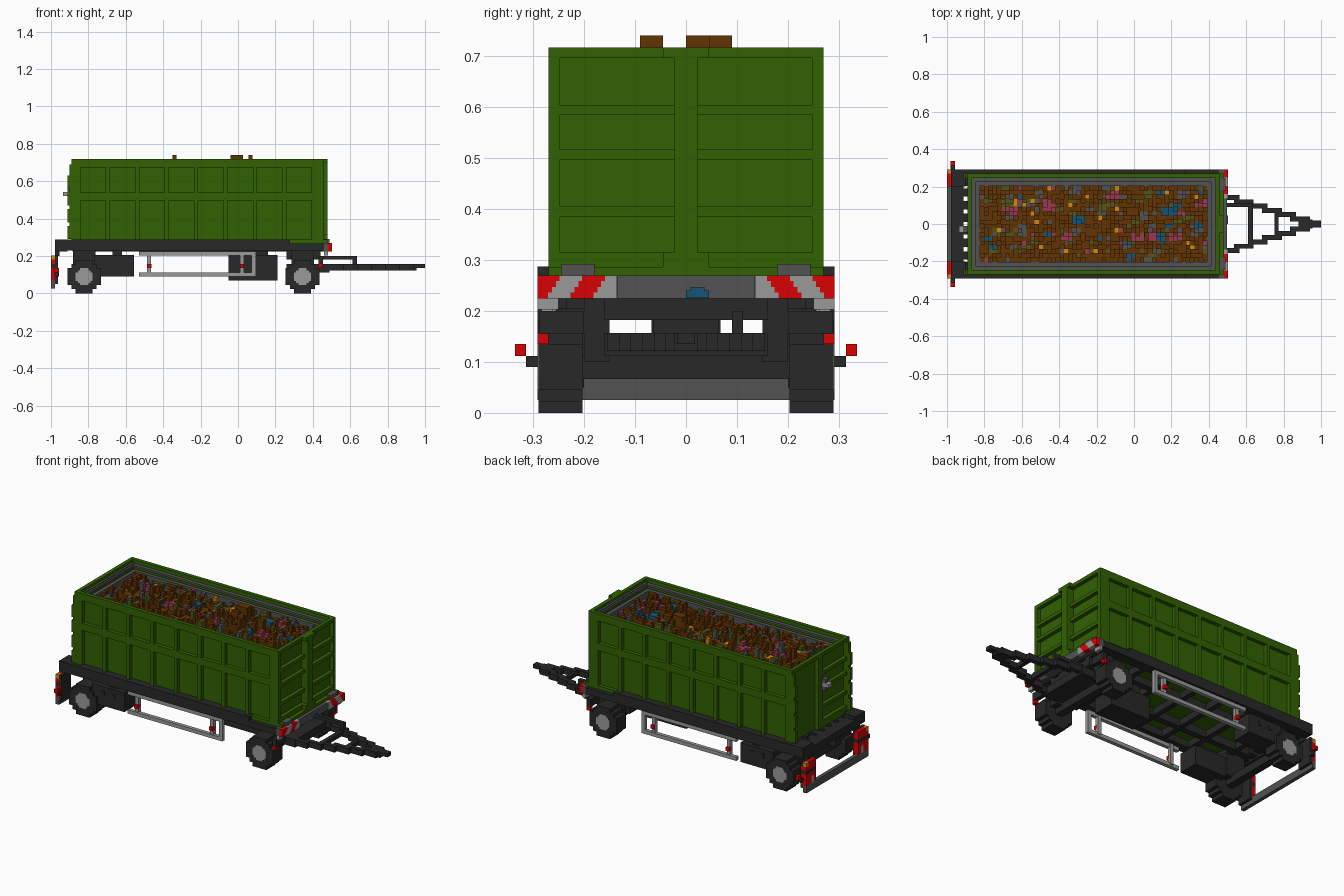
import bpy, bmesh, math, random
from mathutils import Matrix, Vector

random.seed(7)
cube = bpy.data.objects.get("Cube")
if cube:
    bpy.data.objects.remove(cube)

V = 2 / 89  # edge length of one block
W = 13 * V  # half width of the chassis


def lin(c):
    c /= 255
    return c / 12.92 if c < 0.04045 else ((c + 0.055) / 1.055) ** 2.4


def material(name, r, g, b):
    m = bpy.data.materials.new(name)
    col = (lin(r), lin(g), lin(b), 1)
    m.diffuse_color = col
    m.use_nodes = True
    m.node_tree.nodes["Principled BSDF"].inputs["Base Color"].default_value = col
    return m


GREEN = material("green paint", 50, 97, 2)
BLACK = material("black", 40, 40, 40)
GREY = material("dark grey", 82, 82, 82)
LIGHT = material("light grey", 154, 154, 154)
RED = material("red", 218, 2, 4)
BROWN = material("brown", 97, 51, 4)
PINK = material("pink", 152, 56, 84)
BLUE = material("blue", 22, 84, 118)
OLIVE = material("olive", 82, 84, 28)
AMBER = material("amber", 212, 138, 8)


def add_box(bm, b, index=0):
    x0, x1, y0, y1, z0, z1 = b
    mat = Matrix.Translation(((x0 + x1) / 2, (y0 + y1) / 2, (z0 + z1) / 2)) @ \
        Matrix.Diagonal((x1 - x0, y1 - y0, z1 - z0, 1))
    verts = bmesh.ops.create_cube(bm, size=1, matrix=mat)["verts"]
    for f in {f for v in verts for f in v.link_faces}:
        f.material_index = index


def part(name, boxes, mats, mirror=False):
    """One object from boxes (x0, x1, y0, y1, z0, z1[, material index])."""
    bm = bmesh.new()
    for b in boxes:
        i = b[6] if len(b) > 6 else 0
        add_box(bm, b[:6], i)
        if mirror:
            add_box(bm, (b[0], b[1], -b[3], -b[2], b[4], b[5]), i)
    me = bpy.data.meshes.new(name)
    bm.to_mesh(me)
    bm.free()
    for m in (mats if isinstance(mats, list) else [mats]):
        me.materials.append(m)
    ob = bpy.data.objects.new(name, me)
    bpy.context.collection.objects.link(ob)
    return ob


# Container shell
XR, XF, Y = -0.89, 0.457, 12 * V
part("container_floor", [(XR + V, XF - V, -Y + V, Y - V, 0.27, 0.30)], GREEN)
part("container_side_walls", [(XR + V, XF - V, 0.235, Y - V, 0.27, 0.685)], GREEN, True)
part("container_end_walls", [(XR + V, XR + V + 0.012, -Y + V, Y - V, 0.27, 0.70),
                             (XF - V - 0.012, XF - V, -Y + V, Y - V, 0.27, 0.70)], GREEN)
part("container_rim", [(XR, XF, -Y, -Y + V, 0.674, 0.718), (XR, XF, Y - V, Y, 0.674, 0.718),
                       (XR, XR + V, -Y + V, Y - V, 0.697, 0.718),
                       (XF - V, XF, -Y + V, Y - V, 0.697, 0.718)], GREEN)

# Side ribs and rails
pitch = 7 * V
ribs = [(XR, -0.842, Y - V, Y, 0.27, 0.68), (0.393, XF, Y - V, Y, 0.27, 0.68)]
ribs += [(-0.842 + i * pitch - V, -0.842 + i * pitch, Y - V, Y, 0.27, 0.68) for i in range(1, 8)]
ribs += [(XR, XF, Y - V, Y, 0.497, 0.54)]
part("side_ribs", ribs, GREEN, True)

# Front and rear ribs
rows = [(0.27, 0.315), (0.385, 0.405), (0.497, 0.517), (0.585, 0.605)]
for name, a, b, y1 in (("front_ribs", XF - V, XF, Y - V), ("rear_ribs", XR, XR + V, 0)):
    end = [(a, b, -Y + V, y1, z0, z1) for z0, z1 in rows]
    end += [(a, b, -V, V, 0.27, 0.70), (a, b, -Y, -Y + V, 0.27, 0.70), (a, b, Y - V, Y, 0.27, 0.70)]
    part(name, end, GREEN)
part("front_post", [(XF, XF + V, -V, V, 0.27, 0.70), (XF, XF + V, -2 * V, 2 * V, 0.697, 0.718),
                    (XF, XF + V, -2 * V, 2 * V, 0.27, 0.315),
                    (0.277, XF + V, -Y, Y, 0.265, 0.287)], GREEN)
part("rear_hinges", [(XR - V, XR, Y - V, Y, 0.29 + i * 0.09, 0.36 + i * 0.09) for i in range(4)]
     + [(XR - V / 2, XR, Y - V, Y, 0.29, 0.69)], GREEN, True)
part("door_latch", [(XR - 2 * V, XR, -2 * V, -V / 2, 0.52, 0.542, 1), (XR - V, XR, -2 * V, -V / 2, 0.497, 0.565)],
     [GREY, LIGHT])

# Stepped grey lining
lining = []
for k, top in ((0, 0.697), (1, 0.675)):
    o, p = V * (k + 1), V * (k + 2)
    e = o + (0.012 if k == 0 else 0)
    lo = 0.685 if k == 0 else 0.30
    lining += [(XR + e, XF - e, s * (Y - (o + p) / 2) - V / 2, s * (Y - (o + p) / 2) + V / 2, lo, top)
               for s in (-1, 1)]
    lining += [(XR + e, XR + p, -Y + p, Y - p, lo, top), (XF - p, XF - e, -Y + p, Y - p, lo, top)]
lining += [(XR + V, XR + V + 0.012, -Y + V, Y - V, 0.70, 0.702),
           (XF - V - 0.012, XF - V, -Y + V, Y - V, 0.70, 0.702)]
part("container_lining", lining, GREY)

# Heap of rubbish: blocks on a grid with coloured patches (x, y, width, depth)
NX, NY = 54, 18
patches = {1: [(-0.49, 0.06, 3, 3), (-0.15, 0.13, 3, 2), (-0.02, -0.09, 6, 2), (0.18, -0.08, 3, 2),
               (0.32, 0.10, 3, 2), (-0.40, -0.10, 3, 2), (-0.66, 0.05, 2, 2)],
           2: [(0.14, 0.05, 4, 2), (-0.33, 0.01, 3, 2), (0.13, -0.11, 2, 3), (0.32, -0.02, 2, 2),
               (-0.80, -0.08, 2, 1), (0.20, 0.10, 2, 1)],
           3: [(-0.70, 0.10, 3, 2), (-0.20, 0.07, 3, 2), (0.05, 0.14, 2, 2), (-0.55, -0.12, 2, 2)],
           4: [(-0.38, 0.15, 4, 2), (-0.62, -0.06, 2, 3), (0.24, 0.14, 2, 2), (0.02, 0.02, 2, 2)]}
paint = {}
for colour, n in ((3, 45), (4, 45), (1, 14), (2, 14), (5, 26)):
    for _ in range(n):
        cx, cy = random.randrange(NX), random.randrange(NY)
        for i in range(1 if colour == 5 else random.randint(1, 2)):
            paint[cx + i, cy] = colour
for colour, areas in patches.items():
    for x, y, w, d in areas:
        cx, cy = round((x + 0.823) / V), round(y / V) + NY // 2
        paint.update({(cx + i, cy + j): colour for i in range(w) for j in range(d)
                      if random.random() < 0.85})
heap = []
for i in range(NX):
    for j in range(NY):
        edge = min(i, j, NX - 1 - i, NY - 1 - j)
        h = 0.629 + V * (min(edge, 4) // 2 + random.choice((-1, 0, 0, 0, 1, 1, 2)))
        h = min(h, 0.715)
        x, y = -0.823 + i * V, (j - NY / 2) * V
        heap.append((x, x + V, y, y + V, 0.58, h, paint.get((i, j), 0)))
for x, y, w, d in ((-0.35, 0, 1, 2), (-0.04, 0.045, 3, 2), (0.055, -0.09, 1, 2)):
    heap.append((x, x + w * V, y, y + d * V, 0.65, 0.741, 0))
part("rubbish_heap", heap, [BROWN, PINK, BLUE, OLIVE, GREY, AMBER])

# Chassis frame
part("chassis_rails", [(-0.955, 0.277, 0.235, W, 0.228, 0.288), (0.277, 0.46, 0.235, W, 0.228, 0.266),
                       (-0.885, 0.46, 0.09, 0.125, 0.225, 0.27)], BLACK, True)
part("chassis_crossbeams", [(x, x + 0.03, -0.25, 0.25, 0.228, 0.268)
                            for x in (-0.80, -0.60, -0.42, -0.24, -0.06, 0.12, 0.30, 0.41)], BLACK)
part("rear_deck", [(-0.978, -0.912, -W, W, 0.225, 0.266), (-0.978, -0.90, -W, -0.20, 0.25, 0.288),
                   (-0.978, -0.90, 0.20, W, 0.25, 0.288)], BLACK)
part("rear_rungs", [(-0.912, -0.86, y - V, y + V, 0.235, 0.266)
                    for y in [(i - 3.5) * 3 * V for i in range(8)]], BLACK)
part("rear_hangers", [(-0.978, -0.962, 0.20, W, 0.05, 0.205), (-0.978, -0.955, 0.20, 0.245, 0.20, 0.23)],
     BLACK, True)

# Wheels: stepped discs with stepped hubs
for name, cx in (("front", 0.345), ("rear", -0.823)):
    cz = 4 * V
    tyre, hub = [], []
    for a, b in ((4, 2), (3, 3), (2, 4)):
        tyre.append((cx - a * V, cx + a * V, 0.203, 0.290, cz - b * V, cz + b * V))
    for a, b in ((2, 1), (1, 2), (1.5, 1.5)):
        hub.append((cx - a * V, cx + a * V, 0.25, 0.292, cz - b * V, cz + b * V))
    part(name + "_wheels", tyre, BLACK, True)
    part(name + "_hubs", hub, LIGHT, True)
    part(name + "_axle", [(cx - V, cx + V, -0.21, 0.21, 0.067, 0.112),
                          (cx - 0.06, cx + 0.06, -0.20, -0.15, 0.10, 0.24),
                          (cx - 0.06, cx + 0.06, 0.15, 0.20, 0.10, 0.24)], BLACK)

# Turntable and central tank
part("turntable", [(0.26, 0.49, -0.16, 0.16, 0.112, 0.157), (0.26, 0.44, -0.16, 0.16, 0.182, 0.23),
                   (0.32, 0.37, -0.065, 0.065, 0.157, 0.182)], BLACK)
part("central_tank", [(-0.05, 0.21, -3 * V, 3 * V, 0.07, 0.205), (0.0, 0.16, -2 * V, 2 * V, 0.20, 0.27)], BLACK)
part("tool_boxes", [(-0.77, -0.555, 0.16, 0.28, 0.09, 0.205), (-0.67, -0.62, 0.235, 0.26, 0.20, 0.23)],
     BLACK, True)
part("tool_box_locks", [(x, x + V, 0.279, 0.284, 0.155, 0.177) for x in (-0.71, -0.64)], BLACK, True)

# Side guards
part("side_guards", [(-0.53, 0.095, 0.262, 0.284, 0.203, 0.225), (-0.53, 0.095, 0.262, 0.284, 0.09, 0.112),
                     (0.073, 0.095, 0.262, 0.284, 0.09, 0.225),
                     (-0.486, -0.464, 0.255, 0.277, 0.10, 0.225),
                     (0.01, 0.032, 0.255, 0.277, 0.10, 0.225)], LIGHT, True)
part("side_reflectors", [(x, x + V, 0.265, 0.288, 0.135, 0.157) for x in (-0.486, 0.01)]
     + [(0.43, 0.452, 0.27, W, 0.135, 0.157)], RED, True)
part("front_mudguards", [(0.43, 0.455, 0.20, 0.288, 0.155, 0.20)], BLACK, True)

# Front bumper with slanted stripes, stepped row by row
bumper = []
for k in range(4):
    s, z1 = k * V / 3, 0.27 - k * V / 2
    cuts = (0, 0.044 - s, 0.088 - s, 0.133 - s, 0.157)
    for i in range(4):
        bumper.append((0.48, 0.503, W - cuts[i + 1], W - cuts[i], z1 - V / 2, z1, i % 2))
bumper.append((0.46, 0.48, 0.25, W, 0.203, 0.225, 1))
part("front_bumper_stripes", bumper, [RED, LIGHT], True)
part("front_bumper_bar", [(0.455, 0.48, -W, W, 0.225, 0.27), (0.48, 0.498, -0.135, 0.135, 0.225, 0.27)],
     GREY)
part("front_bumper_brackets", [(0.455, 0.49, 0.18, 0.245, 0.27, 0.292)], GREY, True)
part("air_coupling", [(0.49, 0.503, 0, 0.045, 0.226, 0.24), (0.49, 0.503, 0.009, 0.036, 0.24, 0.247)], BLUE)

# Drawbar: two stepped arms closing on an eye
arms = []
for i, y in enumerate((0.155, 0.132, 0.109, 0.086, 0.063, 0.040)):
    x = 0.46 + i * 0.075
    arms.append((x, x + 0.105, y - 0.026, y, 0.122, 0.157))
part("drawbar_arms", arms, BLACK, True)
part("drawbar_crossbars", [(0.61, 0.635, -0.11, 0.11, 0.13, 0.155),
                           (0.75, 0.772, -0.07, 0.07, 0.13, 0.155),
                           (0.88, 0.955, -0.024, 0.024, 0.122, 0.157),
                           (0.95, 1.0, -0.018, 0.018, 0.135, 0.157)], BLACK)
part("drawbar_support", [(0.44, 0.635, 0.09, 0.112, 0.18, 0.20),
                         (0.613, 0.635, 0.09, 0.112, 0.13, 0.20)], BLACK)

# Rear bar, lamps and side markers
part("underrun_bar", [(-1.0, -0.978, -W, W, 0.025, 0.068)], GREY)
lamp = (-1.0, -0.978)
part("rear_lamps", [(*lamp, 0.20, W, 0.135, 0.157, 2), (-1.0, -0.965, 0.20, W, 0.068, 0.135, 0),
                    (-1.0, -0.965, 0.20, W, 0.157, 0.18, 0),
                    (*lamp, 0.27, W, 0.18, 0.203, 3), (*lamp, 0.20, 0.27, 0.18, 0.203, 0),
                    (-1.001, -0.98, 0.222, 0.245, 0.068, 0.112, 1)],
     [RED, LIGHT, BLACK, AMBER], True)
part("marker_stalks", [(-0.98, -0.958, 0.285, 0.314, 0.09, 0.112)], BLACK, True)
part("marker_lamps", [(-0.98, -0.958, 0.314, 0.336, 0.112, 0.135)], RED, True)
